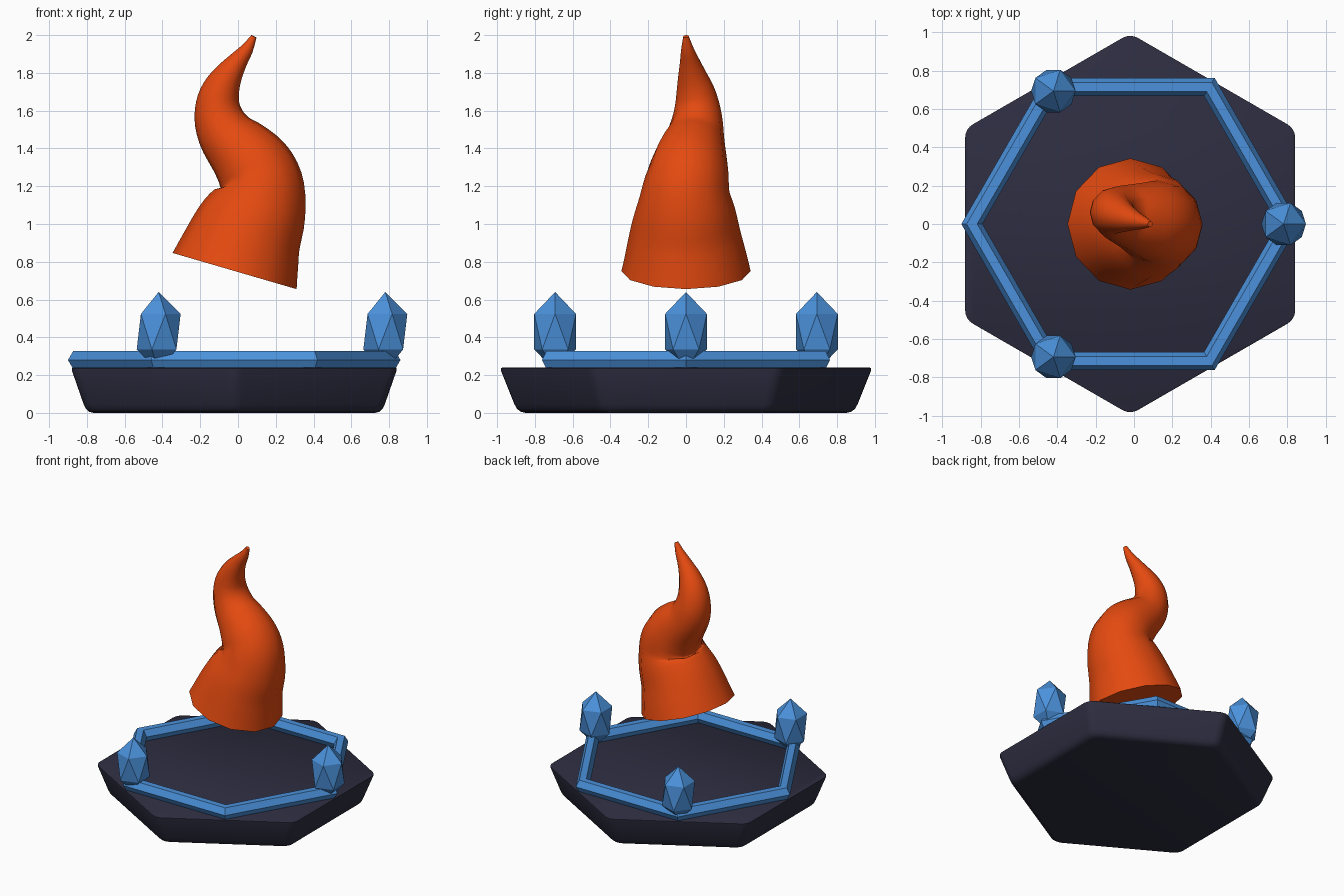
import bpy, bmesh, math
from mathutils import Vector

if "Cube" in bpy.data.objects:
    bpy.data.objects.remove(bpy.data.objects["Cube"])

CX = -0.02  # shared centre axis of base, ring and crystals


def material(name, rgb):
    m = bpy.data.materials.new(name)
    m.diffuse_color = (*rgb, 1)
    m.use_nodes = True
    m.node_tree.nodes["Principled BSDF"].inputs["Base Color"].default_value = m.diffuse_color
    return m


STONE = material("dark stone", (0.026, 0.026, 0.052))
BLUE = material("crystal blue", (0.07, 0.285, 0.71))
ORANGE = material("flame orange", (0.78, 0.068, 0.005))


def loft(name, rings, mat, smooth_angle):
    """Skin a stack of equal-length rings and cap both ends."""
    bm = bmesh.new()
    loops = [[bm.verts.new(p) for p in ring] for ring in rings]
    n = len(loops[0])
    for a, b in zip(loops, loops[1:]):
        for i in range(n):
            j = (i + 1) % n
            bm.faces.new((a[i], a[j], b[j], b[i]))
    bm.faces.new(loops[0][::-1])
    bm.faces.new(loops[-1])
    bmesh.ops.recalc_face_normals(bm, faces=bm.faces)
    mesh = bpy.data.meshes.new(name)
    bm.to_mesh(mesh)
    bm.free()
    ob = bpy.data.objects.new(name, mesh)
    bpy.context.collection.objects.link(ob)
    mesh.materials.append(mat)
    bpy.ops.object.select_all(action='DESELECT')
    ob.select_set(True)
    bpy.context.view_layer.objects.active = ob
    bpy.ops.object.shade_smooth_by_angle(angle=math.radians(smooth_angle))
    return ob


# Base: hexagon with rounded corners, flaring upwards
def rounded_hexagon(apothem, z, rho=0.08, steps=4):
    d = (apothem - rho) / math.cos(math.pi / 6)
    pts = []
    for k in range(6):
        c = math.radians(30 + 60 * k)
        for s in range(steps + 1):
            a = c + math.radians(-30 + 60 * s / steps)
            pts.append((CX + d * math.cos(c) + rho * math.cos(a),
                        d * math.sin(c) + rho * math.sin(a), z))
    return pts


base_profile = [(0.745, 0), (0.768, 0.006), (0.786, 0.022), (0.797, 0.045),
                (0.860, 0.226), (0.860, 0.235), (0.853, 0.24)]
loft("base", [rounded_hexagon(a, z) for a, z in base_profile], STONE, 35)

# Ring: six-sided torus with a six-sided section
bpy.ops.mesh.primitive_torus_add(major_segments=6, minor_segments=6,
                                 major_radius=0.825, minor_radius=0.055,
                                 location=(CX, 0, 0.28))
ring = bpy.context.object
ring.name = "hexagon_ring"
ring.data.materials.append(BLUE)
bpy.ops.object.shade_flat()

# Crystals: stretched icosahedra on every other ring corner
for k in range(3):
    a = math.radians(120 * k)
    bpy.ops.mesh.primitive_ico_sphere_add(
        subdivisions=1, radius=1,
        location=(CX + 0.8 * math.cos(a), 0.8 * math.sin(a), 0.43))
    crystal = bpy.context.object
    crystal.name = f"crystal_{k + 1}"
    crystal.scale = (0.13, 0.13, 0.21)
    crystal.data.materials.append(BLUE)
    bpy.ops.object.shade_flat()

# Flame: tapered twelve-sided tube along a winding path (x, y, z, radius)
path = [Vector(p) for p in (
    (-0.018, 0, 0.751, 0.342), (0.040, -0.004, 0.930, 0.300),
    (0.097, -0.002, 1.065, 0.267), (0.122, 0, 1.170, 0.235),
    (0.110, 0.010, 1.250, 0.218), (0.070, 0.020, 1.320, 0.204),
    (0.016, 0.033, 1.385, 0.183), (-0.058, 0.050, 1.468, 0.154),
    (-0.098, 0.060, 1.555, 0.134), (-0.106, 0.058, 1.640, 0.116),
    (-0.088, 0.048, 1.715, 0.099), (-0.052, 0.034, 1.787, 0.077),
    (-0.002, 0.020, 1.860, 0.053), (0.047, 0.008, 1.925, 0.034),
    (0.084, 0, 1.993, 0.015))]


def catmull_rom(pts, sub):
    pts = [2 * pts[0] - pts[1]] + pts + [2 * pts[-1] - pts[-2]]
    out = []
    for a, b, c, d in zip(pts, pts[1:], pts[2:], pts[3:]):
        for s in range(sub):
            t = s / sub
            out.append(0.5 * (2 * b + (c - a) * t + (2 * a - 5 * b + 4 * c - d) * t * t
                              + (3 * b - a - 3 * c + d) * t ** 3))
    return out + [pts[-2]]


samples = catmull_rom(path, 3)
flame_rings = []
for i, p in enumerate(samples):
    ahead, behind = samples[min(i + 1, len(samples) - 1)], samples[max(i - 1, 0)]
    tangent = (ahead - behind).to_3d().normalized()
    if i == 0:
        tangent = Vector((0.28, 0, 0.96)).normalized()
    u = Vector((0, 1, 0)).cross(tangent).normalized()
    v = tangent.cross(u)
    flame_rings.append([p.to_3d() + p.w * (u * math.cos(t) + v * math.sin(t))
                        for t in (math.tau * k / 12 for k in range(12))])
loft("flame", flame_rings, ORANGE, 50)
